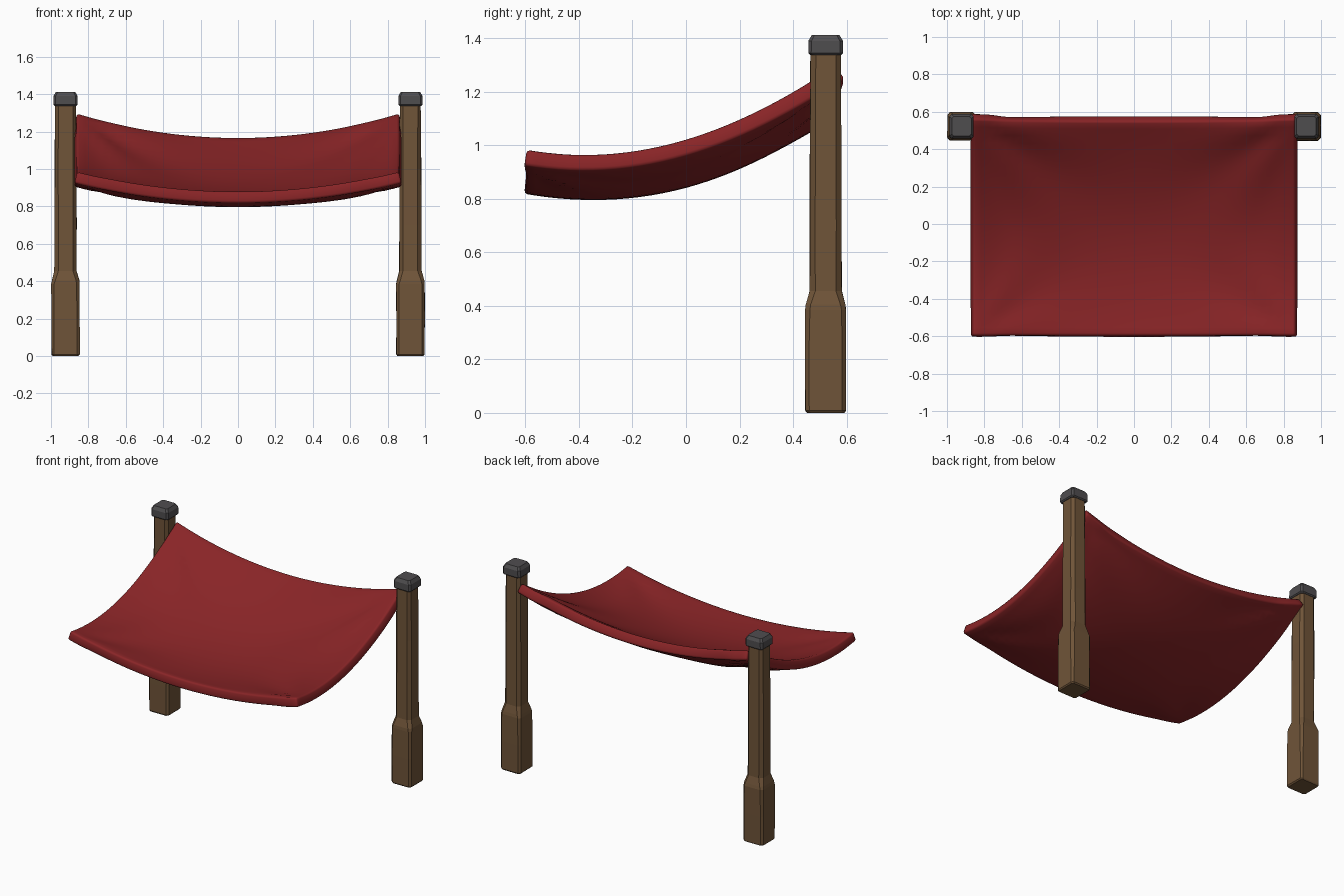
import bpy, bmesh, math, random

cube = bpy.data.objects.get("Cube")
if cube:
    bpy.data.objects.remove(cube, do_unlink=True)
random.seed(4)


def material(name, rgb):
    m = bpy.data.materials.new(name)
    m.use_nodes = True
    m.diffuse_color = (*rgb, 1)
    bsdf = m.node_tree.nodes["Principled BSDF"]
    bsdf.inputs["Base Color"].default_value = (*rgb, 1)
    bsdf.inputs["Roughness"].default_value = 0.9
    return m


RED = material("red cloth", (0.25, 0.018, 0.02))
WOOD = material("brown wood", (0.16, 0.089, 0.04))
IRON = material("dark iron", (0.078, 0.074, 0.078))


def finish(bm, name, mat):
    bmesh.ops.recalc_face_normals(bm, faces=bm.faces)
    mesh = bpy.data.meshes.new(name)
    bm.to_mesh(mesh)
    bm.free()
    mesh.materials.append(mat)
    ob = bpy.data.objects.new(name, mesh)
    bpy.context.collection.objects.link(ob)
    return ob


def smooth(ob, degrees):
    bpy.ops.object.select_all(action="DESELECT")
    ob.select_set(True)
    bpy.context.view_layer.objects.active = ob
    bpy.ops.object.shade_smooth_by_angle(angle=math.radians(degrees))


def chamfered_column(name, centre, levels, mat, wobble=0.0):
    """Loft square rings with cut corners; levels are (z, half width, chamfer)."""
    bm = bmesh.new()
    rings = []
    for z, h, c in levels:
        ring = []
        for sx, sy, swap in ((1, -1, 0), (1, 1, 1), (-1, 1, 0), (-1, -1, 1)):
            corner = [(sx * (h - c), sy * h), (sx * h, sy * (h - c))]
            for x, y in reversed(corner) if swap else corner:
                j = random.uniform(-wobble, wobble)
                ring.append(bm.verts.new((centre[0] + x + j, centre[1] + y - j, z)))
        rings.append(ring)
    for a, b in zip(rings, rings[1:]):
        for i in range(8):
            k = (i + 1) % 8
            bm.faces.new((a[i], a[k], b[k], b[i]))
    bm.faces.new(rings[0][::-1])
    bm.faces.new(rings[-1])
    return finish(bm, name, mat)


# Posts with a thick foot, a slimmer chamfered shaft and an iron cap
post_levels = [(0, 0.069, 0.012), (0.008, 0.075, 0.013), (0.2, 0.076, 0.014),
               (0.385, 0.076, 0.016), (0.405, 0.073, 0.018), (0.455, 0.06, 0.021),
               (0.7, 0.059, 0.02), (1.0, 0.058, 0.019), (1.35, 0.056, 0.018)]
cap_levels = [(1.338, 0.058, 0.01), (1.345, 0.065, 0.011),
              (1.39, 0.065, 0.012), (1.412, 0.052, 0.01)]
for side, s in (("left", 1), ("right", -1)):
    spot = (s * 0.922, 0.522)
    chamfered_column(side + "_post", spot, post_levels, WOOD, 0.0015)
    chamfered_column(side + "_post_cap", spot, cap_levels, IRON)


# Sagging canopy with soft folds running out from its corners
HALF, FRONT, BACK = 0.86, -0.595, 0.56


def cloth_height(x, y):
    v = (y - FRONT) / (BACK - FRONT)
    u = x / HALF
    z = 0.967 + 0.4 * (y + 0.38) ** 2 - 0.02 * v ** 6
    z -= (0.105 + 0.025 * v) * (1 - u * u)
    for edge, amount in ((BACK, 0.16), (FRONT, 0.07)):
        dx, dy = HALF - abs(x), abs(edge - y)
        r = math.hypot(dx, dy)
        z += amount * r * math.exp(-r * 5) * math.sin(8 * math.atan2(dy, dx)) * min(1, dx * 6)
    return z


bm = bmesh.new()
bmesh.ops.create_grid(bm, x_segments=40, y_segments=28, size=1)
for v in bm.verts:
    x = v.co.x * HALF
    y = FRONT + (v.co.y + 1) / 2 * (BACK - FRONT)
    z = cloth_height(x, y)
    y -= 0.012 * (1 - v.co.x ** 2) * max(0, v.co.y)
    v.co = (x, y, z)
canopy = finish(bm, "cloth_canopy", RED)
if canopy.data.polygons[0].normal.z < 0:
    canopy.data.flip_normals()
solid = canopy.modifiers.new("thickness", "SOLIDIFY")
solid.thickness = 0.062
solid.offset = -1
bevel = canopy.modifiers.new("soft_edge", "BEVEL")
bevel.width = 0.012
bevel.segments = 2
bevel.limit_method = "ANGLE"
bevel.angle_limit = math.radians(50)
smooth(canopy, 60)
